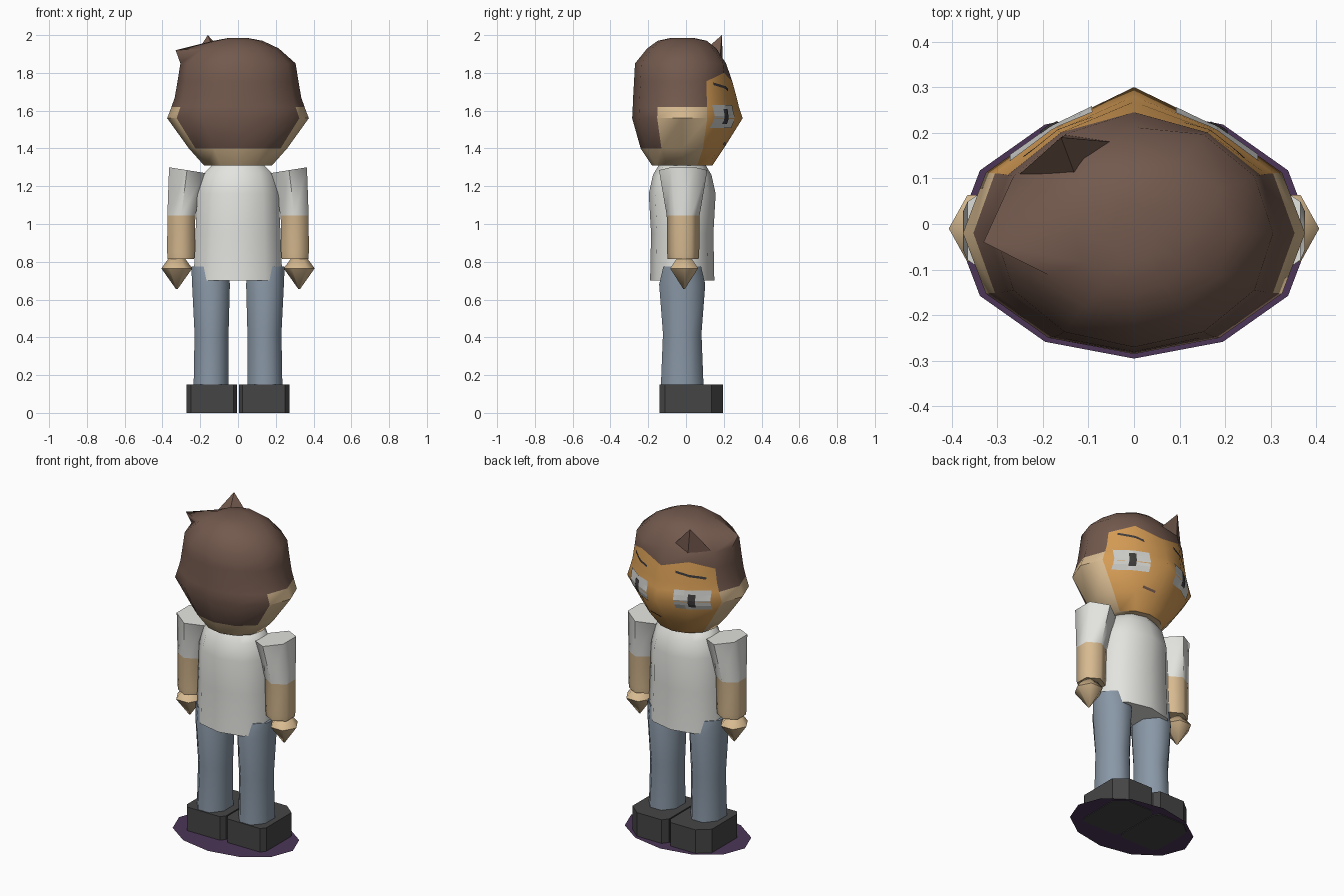
import bpy, bmesh, math
from mathutils import Vector
from mathutils.bvhtree import BVHTree

if "Cube" in bpy.data.objects:
    bpy.data.objects.remove(bpy.data.objects["Cube"])


def material(name, rgb):
    m = bpy.data.materials.new(name)
    m.diffuse_color = (*rgb, 1)
    m.use_nodes = True
    m.node_tree.nodes["Principled BSDF"].inputs["Base Color"].default_value = m.diffuse_color
    return m


HAIR = material("brown_hair", (0.17, 0.10, 0.075))
SKIN = material("tan_skin", (0.68, 0.49, 0.28))
FACE = material("orange_face", (0.66, 0.33, 0.09))
SHIRT = material("white_shirt", (0.77, 0.77, 0.74))
JEANS = material("blue_jeans", (0.25, 0.31, 0.38))
SHOE = material("dark_shoe", (0.06, 0.06, 0.06))
DISC = material("purple_disc", (0.07, 0.036, 0.095))
EYE = material("grey_eye", (0.62, 0.62, 0.60))
DARK = material("dark_line", (0.05, 0.045, 0.045))


def finish(name, bm, mats, angle=50):
    bmesh.ops.recalc_face_normals(bm, faces=bm.faces)
    me = bpy.data.meshes.new(name)
    bm.to_mesh(me)
    bm.free()
    ob = bpy.data.objects.new(name, me)
    bpy.context.collection.objects.link(ob)
    for m in mats:
        me.materials.append(m)
    if angle:
        bpy.ops.object.select_all(action='DESELECT')
        ob.select_set(True)
        bpy.context.view_layer.objects.active = ob
        bpy.ops.object.shade_smooth_by_angle(angle=math.radians(angle))
    return ob


def skin_rings(bm, rings):
    """Bridge rings of points and cap both ends; returns faces as (row, column, face)."""
    vs = [[bm.verts.new(p) for p in r] for r in rings]
    n = len(vs[0])
    out = []
    for r in range(len(vs) - 1):
        for c in range(n):
            d = (c + 1) % n
            out.append((r, c, bm.faces.new((vs[r][c], vs[r][d], vs[r + 1][d], vs[r + 1][c]))))
    bm.faces.new(vs[0][::-1])
    bm.faces.new(vs[-1])
    return out


def ellipse(z, rx, ry, cx=0, cy=-0.02, n=8, phase=0.5):
    a = [2 * math.pi * (i + phase) / n for i in range(n)]
    k = max(math.cos(t) for t in a)
    ky = max(math.sin(t) for t in a)
    return [Vector((cx + rx * math.cos(t) / k, cy + ry * math.sin(t) / ky, z)) for t in a]


# Head: twelve columns, pulled to a ridge down the middle of the face
profile = [  # z, half width, half depth, front ridge y
    (1.31, .18, .16, .14), (1.40, .26, .22, .20), (1.56, .375, .265, .30),
    (1.62, .352, .262, .28), (1.67, .335, .26, .268), (1.755, .32, .255, .245),
    (1.85, .305, .25, .212), (1.93, .215, .185, .16), (1.97, .13, .13, .11),
    (1.985, .05, .06, .04)]
rings = []
for z, rx, ry, front in profile:
    ring = ellipse(z, rx, ry, n=12, phase=0)
    ring[3].y = front
    rings.append(ring)
for i in (2, 4):                       # wavy hairline
    rings[5][i].z = 1.80
rings[7][6] = Vector((-.33, -.04, 1.92))   # side lock
bm = bmesh.new()
for row, col, f in skin_rings(bm, rings):
    z0 = profile[row][0]
    if 1 <= col <= 4:
        f.material_index = 2 if z0 < 1.75 else 0
    elif 7 <= col <= 10:
        f.material_index = 0 if z0 >= 1.40 else 1
    else:
        f.material_index = 0 if z0 >= 1.62 else 1
bm.faces.ensure_lookup_table()
bm.faces[-2].material_index = 1
bm.normal_update()
surface = BVHTree.FromBMesh(bm)
finish("head", bm, [HAIR, SKIN, FACE])

# Hair tuft above the forehead
bm = bmesh.new()
tip = bm.verts.new((-.16, .19, 2.0))
base = [bm.verts.new(p) for p in ((-.25, .11, 1.86), (-.15, .195, 1.85),
                                  (-.05, .18, 1.88), (-.13, .11, 1.93))]
for i in range(4):
    bm.faces.new((base[i], base[(i + 1) % 4], tip))
bm.faces.new(base)
finish("hair_tuft", bm, [HAIR], 0)


# Face details: thin patches laid on the face surface
def face_patch(name, x0, x1, z0, z1, height, mat, lift, cols=10, rows=4):
    """Patch from (x0, z0) to (x1, z1), height tall, following the face."""
    bm = bmesh.new()
    grid = []
    for j in range(rows + 1):
        line = []
        for i in range(cols + 1):
            t = i / cols
            x, z = x0 + (x1 - x0) * t, z0 + (z1 - z0) * t + height * (j / rows - 0.5)
            hit = surface.ray_cast(Vector((x, 2, z)), Vector((0, -1, 0)))
            line.append(bm.verts.new(hit[0] + hit[1] * lift))
        grid.append(line)
    for j in range(rows):
        for i in range(cols):
            # wound so that the front faces +y
            bm.faces.new((grid[j][i], grid[j + 1][i], grid[j + 1][i + 1], grid[j][i + 1]))
    me = bpy.data.meshes.new(name)
    bm.to_mesh(me)
    bm.free()
    me.materials.append(mat)
    bpy.context.collection.objects.link(bpy.data.objects.new(name, me))


for side, s in (("right", 1), ("left", -1)):
    a, b = sorted((.09 * s, .27 * s))
    face_patch(side + "_eye", a, b, 1.57, 1.57, .12, EYE, .004)
    a, b = sorted((.165 * s, .20 * s))
    face_patch(side + "_pupil", a, b, 1.57, 1.57, .075, DARK, .008, 4)
face_patch("right_brow", .11, .24, 1.71, 1.742, .014, DARK, .004)
face_patch("left_brow", -.24, -.09, 1.70, 1.735, .014, DARK, .004)
face_patch("mouth", .02, .10, 1.42, 1.43, .012, HAIR, .004)

# Shirt body
bm = bmesh.new()
skin_rings(bm, [ellipse(z, rx, ry, n=10, phase=0.5) for z, rx, ry in (
    (.70, .235, .17), (.95, .225, .165), (1.16, .215, .177), (1.26, .19, .155), (1.31, .14, .125))])
finish("shirt", bm, [SHIRT])

for side, s in (("right", 1), ("left", -1)):
    # Arm: sleeve above, bare forearm below
    rings = [ellipse(z, rx, ry, s * cx, -.015, 6) for z, cx, rx, ry in (
        (.815, .302, .07, .082), (.85, .302, .073, .085), (1.045, .30, .074, .087),
        (1.285, .27, .095, .128))]
    for p in rings[-1]:
        p.z += .16 * (abs(p.x) - .27)
    bm = bmesh.new()
    for row, col, f in skin_rings(bm, rings):
        f.material_index = 0 if row == 2 else 1
    bm.faces.ensure_lookup_table()
    bm.faces[-2].material_index = 1
    finish(side + "_arm", bm, [SHIRT, SKIN], 62)

    # Hand: faceted fist with a pointed bottom
    bm = bmesh.new()
    skin_rings(bm, [ellipse(z, r, r * .9, s * .324, -.01, 6, 0) for z, r in (
        (.655, .004), (.765, .082), (.815, .045))])
    finish(side + "_hand", bm, [SKIN], 62)

    # Trouser leg
    bm = bmesh.new()
    skin_rings(bm, [ellipse(z, rx, ry, s * cx) for z, cx, rx, ry in (
        (.14, .143, .092, .113), (.42, .14, .09, .102), (.68, .143, .10, .122),
        (.775, .15, .097, .10))])
    finish(side + "_leg", bm, [JEANS])

    # Shoe: block with cut corners
    outline = ((.004, -.11), (.025, -.14), (.25, -.14), (.272, -.11),
               (.272, .135), (.20, .195), (.03, .195), (.004, .16))
    bm = bmesh.new()
    skin_rings(bm, [[(s * x, y, z) for x, y in outline] for z in (0, .15)])
    finish(side + "_shoe", bm, [SHOE], 0)

# Flat disc under the feet
bm = bmesh.new()
bm.faces.new([bm.verts.new(p) for p in ellipse(.004, .39, .275, 0, -.02, 12, 0)])
finish("ground_disc", bm, [DISC], 0)
